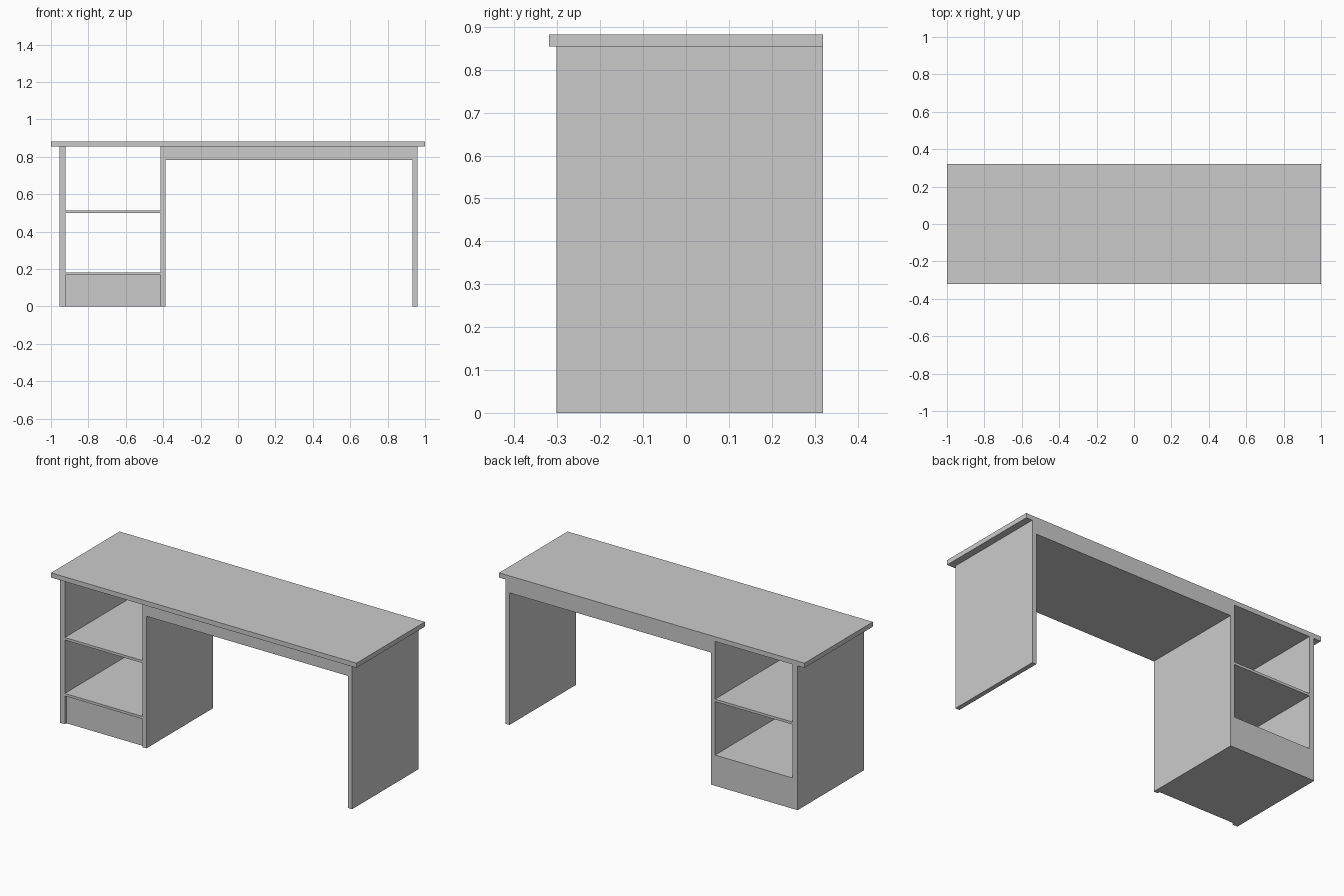
import bpy

if "Cube" in bpy.data.objects:
    bpy.data.objects.remove(bpy.data.objects["Cube"])

FRONT, BACK = -0.302, 0.32     # depth of the carcass
UNDER = 0.8545                 # underside of the worktop


def box(name, x, y, z):
    """Box from (min, max) ranges on each axis."""
    bpy.ops.mesh.primitive_cube_add(
        size=1, location=[(a + b) / 2 for a, b in (x, y, z)])
    ob = bpy.context.object
    ob.name = name
    ob.scale = [b - a for a, b in (x, y, z)]
    bpy.ops.object.transform_apply(location=False, rotation=False, scale=True)
    return ob


# Worktop, overhanging at the front and sides
box("desk_top", (-1, 1), (-0.32, BACK), (UNDER, 0.8825))

# Full-depth upright panels
for name, x in (("left_panel", (-0.955, -0.923)),
                ("middle_panel", (-0.415, -0.388)),
                ("right_panel", (0.932, 0.959))):
    box(name, x, (FRONT, BACK), (0, UNDER))

# Thick rail block under the worktop across the knee space
box("knee_rail", (-0.388, 0.932), (FRONT, BACK), (0.782, UNDER))

# Open shelves
for name, z in (("lower_shelf", 0.167), ("upper_shelf", 0.498)):
    box(name, (-0.923, -0.415), (FRONT, BACK), (z, z + 0.015))

# Solid plinth, slightly set back at the front
box("plinth", (-0.923, -0.415), (FRONT + 0.015, BACK), (0, 0.167))
